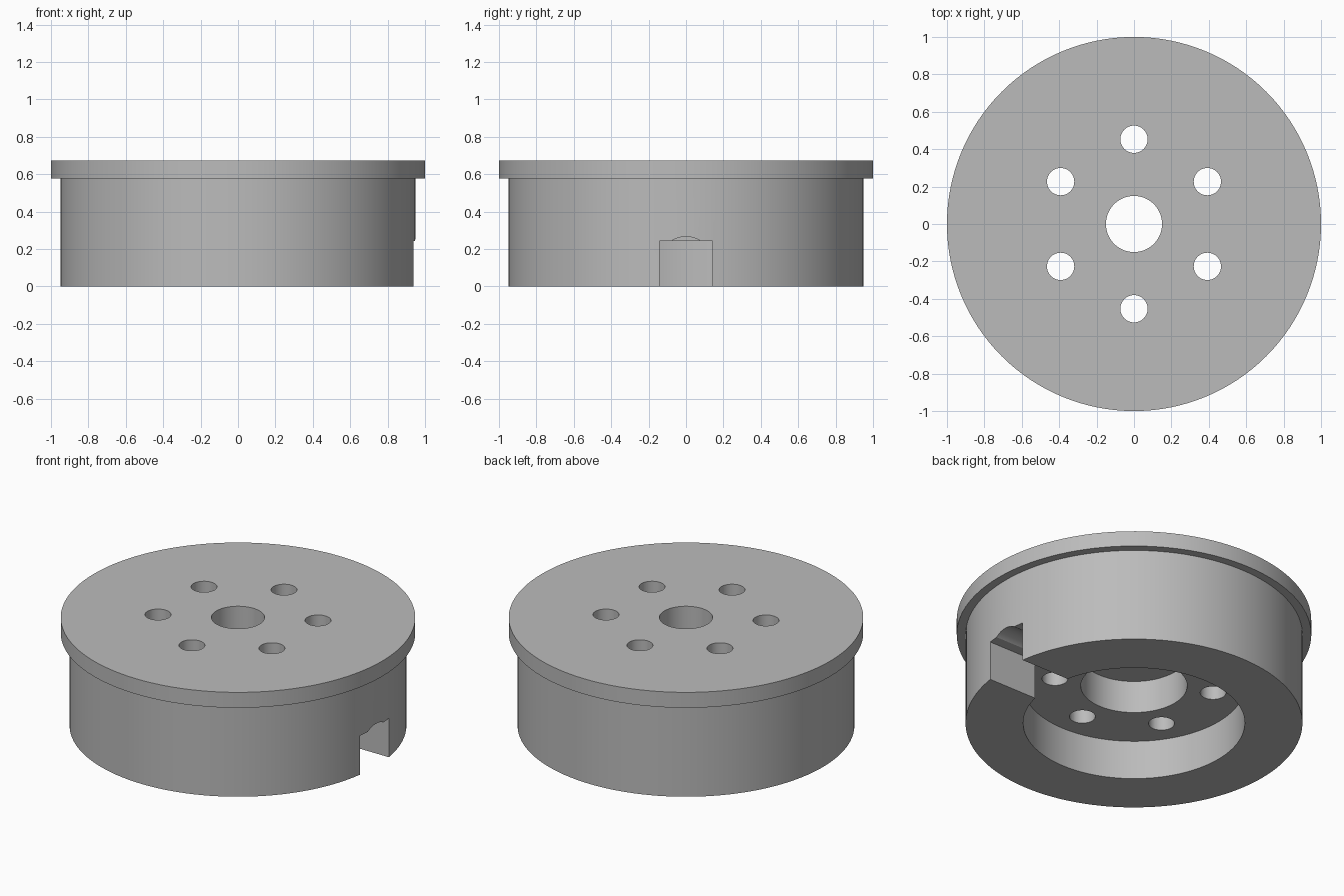
import bpy
import bmesh
import math
from mathutils import Matrix

cube = bpy.data.objects.get("Cube")
if cube:
    bpy.data.objects.remove(cube, do_unlink=True)

SEGMENTS = 128
TOP, FLANGE_Z, POCKET_Z, BORE_Z = 0.673, 0.577, 0.243, 0.445
POCKET_R = 0.625

grey = bpy.data.materials.new("plain grey")
grey.use_nodes = True
colour = (0.5, 0.5, 0.5, 1)
grey.diffuse_color = colour
grey.node_tree.nodes["Principled BSDF"].inputs["Base Color"].default_value = colour


def add_object(name, bm):
    bmesh.ops.recalc_face_normals(bm, faces=bm.faces)
    mesh = bpy.data.meshes.new(name)
    bm.to_mesh(mesh)
    bm.free()
    mesh.materials.append(grey)
    obj = bpy.data.objects.new(name, mesh)
    bpy.context.collection.objects.link(obj)
    return obj


def lathe(name, profile):
    """Revolve a closed (radius, height) outline around z."""
    bm = bmesh.new()
    verts = [bm.verts.new((r, 0, z)) for r, z in profile]
    edges = [bm.edges.new((v, verts[i - 1])) for i, v in enumerate(verts)]
    bmesh.ops.spin(bm, geom=verts + edges, cent=(0, 0, 0), axis=(0, 0, 1),
                   angle=math.tau, steps=SEGMENTS, use_duplicate=False)
    bmesh.ops.remove_doubles(bm, verts=bm.verts, dist=0.0001)
    return add_object(name, bm)


def cylinder(name, radius, length, matrix):
    bm = bmesh.new()
    bmesh.ops.create_cone(bm, cap_ends=True, segments=48, radius1=radius,
                          radius2=radius, depth=length, matrix=matrix)
    return add_object(name, bm)


def cut(target, cutter):
    cutter.hide_render = True
    mod = target.modifiers.new("cut", "BOOLEAN")
    mod.operation = "DIFFERENCE"
    mod.solver = "EXACT"
    mod.object = cutter
    bpy.context.view_layer.objects.active = target
    bpy.ops.object.modifier_apply(modifier=mod.name)
    bpy.data.objects.remove(cutter, do_unlink=True)


# Flanged housing with a stepped pocket underneath
housing = lathe("flanged_housing", [
    (0.15, TOP), (1, TOP), (1, FLANGE_Z), (0.95, FLANGE_Z), (0.95, 0),
    (POCKET_R, 0), (POCKET_R, POCKET_Z), (0.3, POCKET_Z), (0.3, BORE_Z),
    (0.15, BORE_Z)])

# Ring of bolt holes
for i in range(6):
    a = math.radians(30 + 60 * i)
    place = Matrix.Translation((0.453 * math.cos(a), 0.453 * math.sin(a), 0.5))
    cut(housing, cylinder("bolt_hole", 0.073, 1, place))

# Cable notch through the wall: square slot with a round crown
bm = bmesh.new()
bmesh.ops.create_cube(bm, size=1, matrix=Matrix.Translation((0.85, 0, POCKET_Z - 0.25))
                      @ Matrix.Diagonal((0.5, 0.284, 0.5, 1)))
cut(housing, add_object("slot", bm))
cut(housing, cylinder("slot_crown", 0.142, 0.5, Matrix.Translation((0.85, 0, 0.124))
                      @ Matrix.Rotation(math.pi / 2, 4, "Y")))

# Smooth curved walls, sharp rims
bpy.ops.object.select_all(action="DESELECT")
housing.select_set(True)
bpy.context.view_layer.objects.active = housing
bpy.ops.object.shade_smooth_by_angle(angle=math.radians(30))
